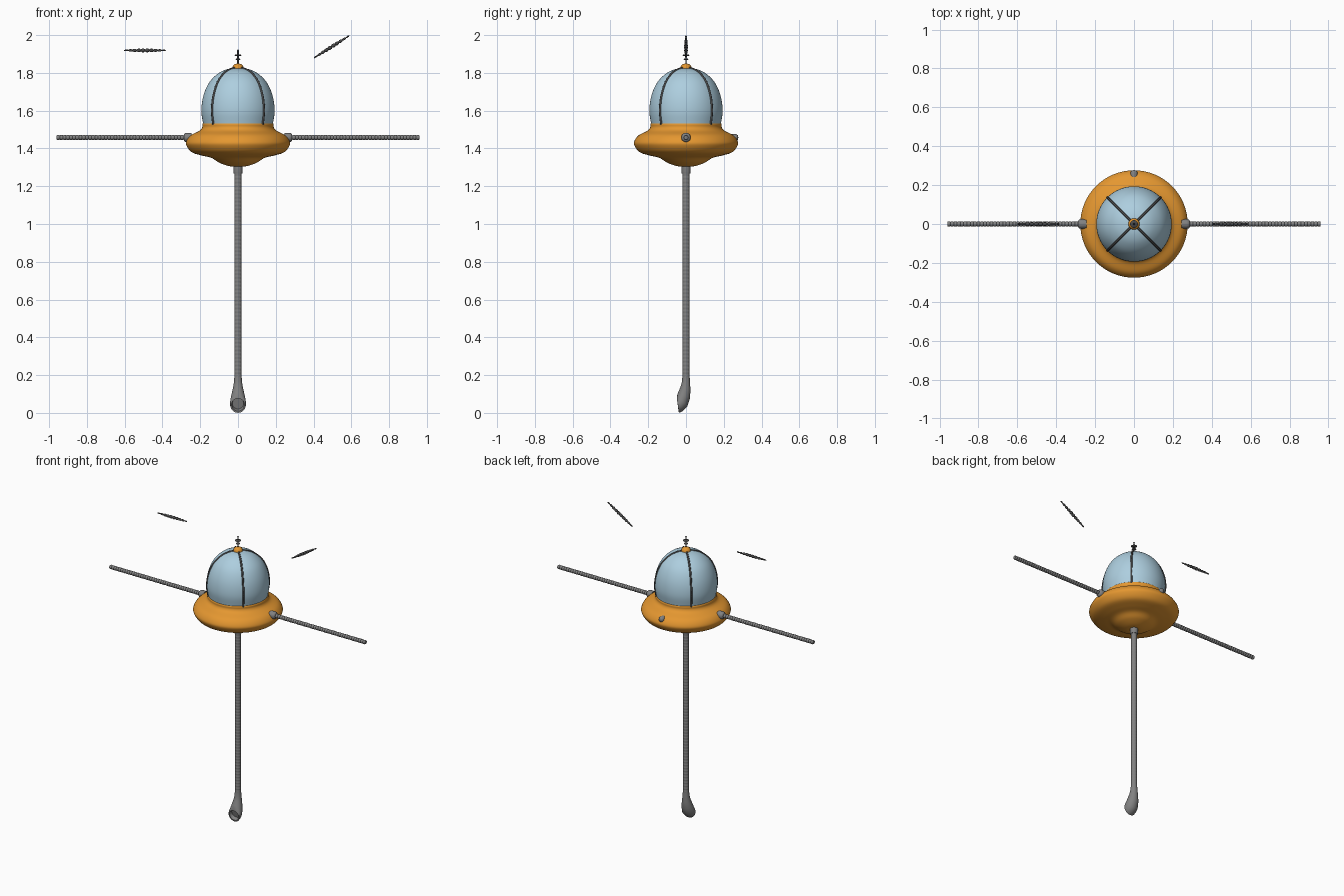
import bpy, bmesh
from math import cos, sin, pi, radians
from mathutils import Matrix, Vector

if "Cube" in bpy.data.objects:
    bpy.data.objects.remove(bpy.data.objects["Cube"])


def material(name, rgb):
    m = bpy.data.materials.new(name)
    m.use_nodes = True
    m.diffuse_color = (*rgb, 1)
    m.node_tree.nodes["Principled BSDF"].inputs["Base Color"].default_value = (*rgb, 1)
    return m


orange = material("orange", (0.78, 0.31, 0.03))
blue = material("pale blue", (0.42, 0.62, 0.74))
grey = material("mid grey", (0.22, 0.22, 0.22))
dark = material("dark grey", (0.07, 0.07, 0.07))


def loft(name, rings, mat, sides=20, angle=50):
    """Skin circles given as (frame matrix, radius); end circles are capped."""
    bm = bmesh.new()
    loops = []
    for frame, r in rings:
        loops.append([bm.verts.new(frame @ Vector((r * cos(2 * pi * i / sides),
                                                   r * sin(2 * pi * i / sides), 0)))
                      for i in range(sides)])
    for a, b in zip(loops, loops[1:]):
        for i in range(sides):
            j = (i + 1) % sides
            bm.faces.new((a[i], a[j], b[j], b[i]))
    bm.faces.new(loops[0][::-1])
    bm.faces.new(loops[-1])
    bmesh.ops.remove_doubles(bm, verts=bm.verts, dist=1e-5)
    bmesh.ops.recalc_face_normals(bm, faces=bm.faces)
    mesh = bpy.data.meshes.new(name)
    bm.to_mesh(mesh)
    bm.free()
    mesh.materials.append(mat)
    ob = bpy.data.objects.new(name, mesh)
    bpy.context.collection.objects.link(ob)
    bpy.ops.object.select_all(action="DESELECT")
    ob.select_set(True)
    bpy.context.view_layer.objects.active = ob
    bpy.ops.object.shade_smooth_by_angle(angle=radians(angle))
    return ob


def lathe(name, profile, mat, start=(0, 0, 0), axis=(0, 0, 1), sides=20, angle=50):
    """Revolve (radius, distance along axis) points around an axis."""
    turn = Vector((0, 0, 1)).rotation_difference(Vector(axis)).to_matrix().to_4x4()
    base = Matrix.Translation(start) @ turn
    return loft(name, [(base @ Matrix.Translation((0, 0, h)), max(r, 1e-6))
                       for r, h in profile], mat, sides, angle)


def smooth(points, steps=5):
    """Round a coarse profile with a Catmull-Rom spline."""
    p = [Vector(q) for q in points]
    p = [2 * p[0] - p[1]] + p + [2 * p[-1] - p[-2]]
    out = []
    for a, b, c, d in zip(p, p[1:], p[2:], p[3:]):
        for k in range(steps):
            t = k / steps
            out.append(0.5 * (2 * b + (c - a) * t + (2 * a - 5 * b + 4 * c - d) * t * t
                              + (3 * b - a - 3 * c + d) * t ** 3))
    return out + [p[-2]]


def corrugated(length, radius, pitch, depth):
    """Profile of a hose with rounded ridges."""
    n = round(length / pitch)
    pts = [(0, 0)]
    for i in range(n):
        for t, dr in ((0, depth), (0.25, 0), (0.75, 0)):
            pts.append((radius - dr, (i + t) * length / n))
    return pts + [(radius - depth, length), (0, length)]


# Saucer body
hull = [(0, 1.303), (0.05, 1.307), (0.1, 1.325), (0.14, 1.35), (0.19, 1.362),
        (0.245, 1.38), (0.273, 1.415), (0.273, 1.44), (0.25, 1.47),
        (0.205, 1.493), (0.19, 1.51), (0.189, 1.528)]
lathe("saucer_body", smooth(hull) + [(0.183, 1.536), (0, 1.536)], orange, sides=64)

# Glass dome with four ribs meeting at the crown
glass = smooth([(0.184, 1.525), (0.194, 1.6), (0.183, 1.68), (0.152, 1.75),
                (0.105, 1.797), (0.055, 1.82), (0, 1.827)])
lathe("glass_dome", glass, blue, sides=64)
for k in range(4):
    out = Matrix.Rotation(pi / 4 + k * pi / 2, 4, "Z")
    rings = []
    for i, p in enumerate(glass):
        q, s = glass[max(i - 1, 0)], glass[min(i + 1, len(glass) - 1)]
        way = Vector((s[0] - q[0], 0, s[1] - q[1]))
        turn = Vector((0, 0, 1)).rotation_difference(way).to_matrix().to_4x4()
        rings.append((out @ Matrix.Translation((p[0], 0, p[1])) @ turn, 0.006))
    loft("dome_rib_%d" % (k + 1), rings, dark, sides=8)

# Crown cap and aerial
lathe("crown_cap", [(0.029, 1.815), (0.029, 1.83), (0.025, 1.84), (0.016, 1.847), (0, 1.85)],
      orange)
lathe("aerial_mast", [(0, 1.84), (0.004, 1.84), (0.004, 1.92), (0, 1.925)], dark, sides=10)
for i, (z, r) in enumerate(((1.872, 0.014), (1.893, 0.02), (1.918, 0.006))):
    lathe("aerial_disc_%d" % (i + 1), [(0, z - 0.005), (r * 0.7, z - 0.004), (r, z),
                                       (r * 0.7, z + 0.004), (0, z + 0.005)], dark)

# Side arms and their sockets
socket = [(0, 0), (0.024, 0), (0.025, 0.025), (0.023, 0.036), (0.016, 0.042), (0, 0.042)]
for side, s in (("left", 1), ("right", -1)):
    lathe(side + "_socket", socket, grey, (s * 0.245, 0, 1.458), (s, 0, 0))
    lathe(side + "_arm", corrugated(0.69, 0.0135, 0.017, 0.0025), grey,
          (s * 0.27, 0, 1.458), (s, 0, 0), sides=16)

# Rear stud
lathe("rear_stud", [(0, 0), (0.018, 0), (0.018, 0.025), (0.013, 0.034), (0, 0.037)],
      grey, (0, 0.24, 1.458), (0, 1, 0))

# Hose leg with its collar
lathe("leg_collar", [(0, 1.268), (0.023, 1.268), (0.025, 1.275), (0.025, 1.315), (0, 1.315)], grey)
lathe("hose_leg", corrugated(1.09, 0.0195, 0.02, 0.002), grey, (0, 0, 0.185))

# Scoop foot: neck flares, bends forward and ends in a hollow mouth
foot = [(0, 0.2, 0.019, 0), (0, 0.165, 0.021, 4), (-0.003, 0.13, 0.027, 12),
        (-0.01, 0.095, 0.035, 26), (-0.02, 0.064, 0.041, 50), (-0.032, 0.049, 0.043, 70),
        (-0.043, 0.041, 0.041, 82), (-0.044, 0.043, 0.034, 82), (-0.024, 0.05, 0.03, 75)]
loft("scoop_foot", [(Matrix.Translation((0, y, z)) @ Matrix.Rotation(radians(-a), 4, "X"), r)
                    for y, z, r, a in foot], grey, sides=28)

# Floating banded spindles either side of the aerial
spindle = [(0, 0)]
for i in range(10):
    mid = 0.003 + 0.007 * sin(pi * (i + 0.5) / 10)
    spindle += [(mid * 0.55, i * 0.0222), (mid, i * 0.0222 + 0.007), (mid, i * 0.0222 + 0.016)]
spindle.append((0, 0.222))
lathe("right_spindle", spindle, dark, (-0.603, 0, 1.919), (1, 0, 0), sides=12)
lathe("left_spindle", spindle, dark, (0.402, 0, 1.879), (0.19, 0, 0.12), sides=12)
